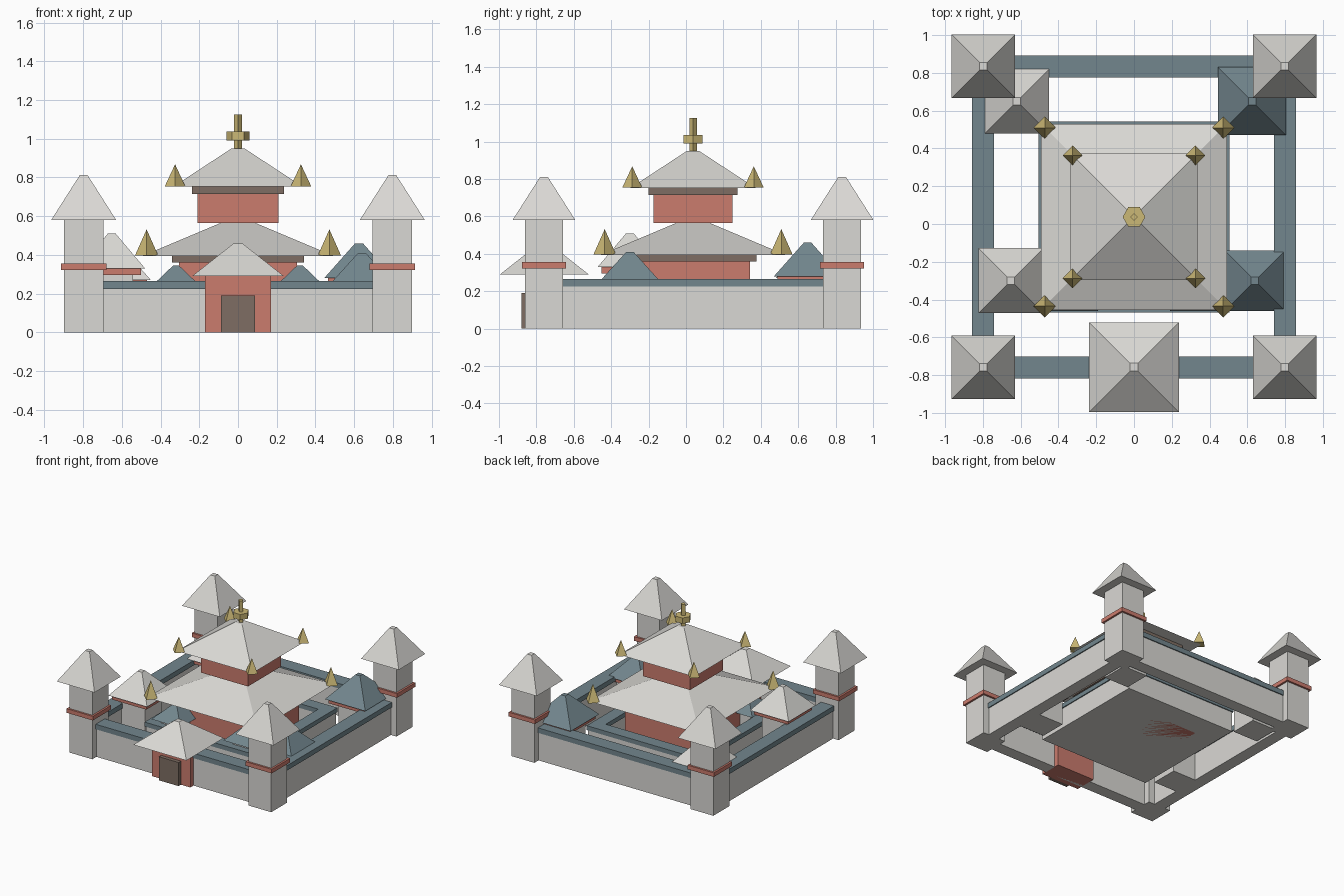
import bpy
import bmesh
import math

cube = bpy.data.objects.get("Cube")
if cube:
    bpy.data.objects.remove(cube, do_unlink=True)


def material(name, colour):
    mat = bpy.data.materials.new(name)
    mat.use_nodes = True
    rgba = (*colour, 1.0)
    mat.diffuse_color = rgba
    mat.node_tree.nodes["Principled BSDF"].inputs["Base Color"].default_value = rgba
    return mat


STONE = material("pale stone", (0.70, 0.69, 0.66))
SLATE = material("slate blue", (0.17, 0.24, 0.27))
RED = material("brick red", (0.60, 0.20, 0.155))
BROWN = material("dark brown", (0.21, 0.155, 0.125))
GOLD = material("gold", (0.60, 0.48, 0.18))

MID_Y = 0.0375  # centre of the courtyard


def finish(name, bm, mat):
    bmesh.ops.recalc_face_normals(bm, faces=bm.faces)
    mesh = bpy.data.meshes.new(name)
    bm.to_mesh(mesh)
    bm.free()
    mesh.materials.append(mat)
    obj = bpy.data.objects.new(name, mesh)
    bpy.context.collection.objects.link(obj)
    return obj


def box(name, x, y, z0, z1, hx, hy, mat):
    bm = bmesh.new()
    bmesh.ops.create_cube(bm, size=2)
    bmesh.ops.scale(bm, vec=(hx, hy, (z1 - z0) / 2), verts=bm.verts)
    bmesh.ops.translate(bm, vec=(x, y, (z0 + z1) / 2), verts=bm.verts)
    return finish(name, bm, mat)


def cone(name, x, y, z0, z1, r0, r1, mat, sides=4, turn=0.0):
    bm = bmesh.new()
    bmesh.ops.create_cone(bm, cap_ends=True, segments=sides, radius1=r0, radius2=r1, depth=z1 - z0)
    for v in bm.verts:
        c, s = math.cos(turn), math.sin(turn)
        v.co = (x + c * v.co.x - s * v.co.y, y + s * v.co.x + c * v.co.y, v.co.z + (z0 + z1) / 2)
    return finish(name, bm, mat)


def hip_roof(name, x, y, z0, z1, half, top, mat):
    # Square roof whose flat sides face the axes
    root2 = math.sqrt(2)
    return cone(name, x, y, z0, z1, half * root2, top * root2, mat, turn=math.pi / 4)


def side_name(x, y):
    return ("front" if y < MID_Y else "back") + ("_left" if x > 0 else "_right")


def walled_square(name, half_x, half_y, thick, cap, wall_top, cap_top):
    # Four straight walls, each with a slightly wider coping
    for s, label in ((-1, "front"), (1, "back")):
        y = MID_Y + s * half_y
        box(f"{name}_{label}", 0, y, 0, wall_top, half_x + thick, thick, STONE)
        box(f"{name}_coping_{label}", 0, y, wall_top, cap_top, half_x + cap, cap, SLATE)
    for s, label in ((-1, "right"), (1, "left")):
        x = s * half_x
        box(f"{name}_{label}", x, MID_Y, 0, wall_top, thick, half_y - thick, STONE)
        box(f"{name}_coping_{label}", x, MID_Y, wall_top, cap_top, cap, half_y - cap, SLATE)


# Outer and inner walls, courtyard platform
walled_square("outer_wall", 0.80, 0.797, 0.05, 0.058, 0.225, 0.265)
walled_square("inner_wall", 0.455, 0.455, 0.042, 0.05, 0.165, 0.20)
box("platform", 0, MID_Y, 0, 0.04, 0.45, 0.45, STONE)

# Corner towers
for sx in (-1, 1):
    for sy in (-1, 1):
        x, y = sx * 0.797, MID_Y + sy * 0.797
        tag = side_name(x, y)
        box(f"tower_{tag}", x, y, 0, 0.58, 0.102, 0.102, STONE)
        box(f"tower_band_{tag}", x, y, 0.322, 0.355, 0.117, 0.117, RED)
        hip_roof(f"tower_roof_{tag}", x, y, 0.58, 0.812, 0.168, 0.02, STONE)

# Small courtyard houses: x, y, eave height, roof top, roof half width, colour
houses = (
    (-0.62, 0.65, 0.27, 0.44, 0.17, STONE),
    (-0.652, -0.30, 0.33, 0.51, 0.172, STONE),
    (0.625, 0.65, 0.28, 0.46, 0.18, SLATE),
    (0.64, -0.30, 0.255, 0.41, 0.16, SLATE),
)
for x, y, eave, top, half, mat in houses:
    tag = side_name(x, y)
    box(f"house_{tag}", x, y, 0, eave - 0.035, 0.11, 0.11, STONE)
    box(f"house_band_{tag}", x, y, eave - 0.035, eave, half - 0.02, half - 0.02, RED)
    hip_roof(f"house_roof_{tag}", x, y, eave, top, half, 0.02, mat)

# Two low pavilions in front of the keep
for x in (-0.32, 0.32):
    tag = side_name(x, -1)
    box(f"pavilion_{tag}", x, -0.33, 0, 0.235, 0.08, 0.08, STONE)
    hip_roof(f"pavilion_roof_{tag}", x, -0.33, 0.235, 0.345, 0.13, 0.015, SLATE)

# Gatehouse
box("gatehouse", 0, -0.76, 0, 0.29, 0.17, 0.09, RED)
box("gate_door", 0, -0.83, 0, 0.19, 0.087, 0.05, BROWN)
hip_roof("gate_roof", 0, -0.7575, 0.29, 0.46, 0.237, 0.022, STONE)

# Two-storey keep: body bottom, body top, eave, roof top, body half, trim half, roof half, ridge half
storeys = (
    ("lower", 0.0, 0.36, 0.395, 0.565, 0.305, 0.34, 0.493, 0.09),
    ("upper", 0.565, 0.715, 0.752, 0.95, 0.21, 0.237, 0.335, 0.033),
)
for tag, z0, z1, eave, top, body, trim, roof, ridge in storeys:
    box(f"keep_{tag}", 0, MID_Y, z0, z1, body, body, RED)
    box(f"keep_trim_{tag}", 0, MID_Y, z1, eave, trim, trim, BROWN)
    hip_roof(f"keep_roof_{tag}", 0, MID_Y, eave, top, roof, ridge, STONE)

# Gold ornaments on the roof corners
for tag, offset, z0, z1, radius in (("lower", 0.472, 0.397, 0.532, 0.06), ("upper", 0.325, 0.754, 0.868, 0.053)):
    for sx in (-1, 1):
        for sy in (-1, 1):
            x, y = sx * offset, MID_Y + sy * offset
            cone(f"ornament_{tag}_{side_name(x, y)}", x, y, z0, z1, radius, 0, GOLD)

# Finial on the ridge
cone("finial_pole", 0, MID_Y, 0.94, 1.125, 0.02, 0.02, GOLD)
cone("finial_disc", 0, MID_Y, 0.99, 1.036, 0.06, 0.06, GOLD, sides=6, turn=math.pi / 6)
